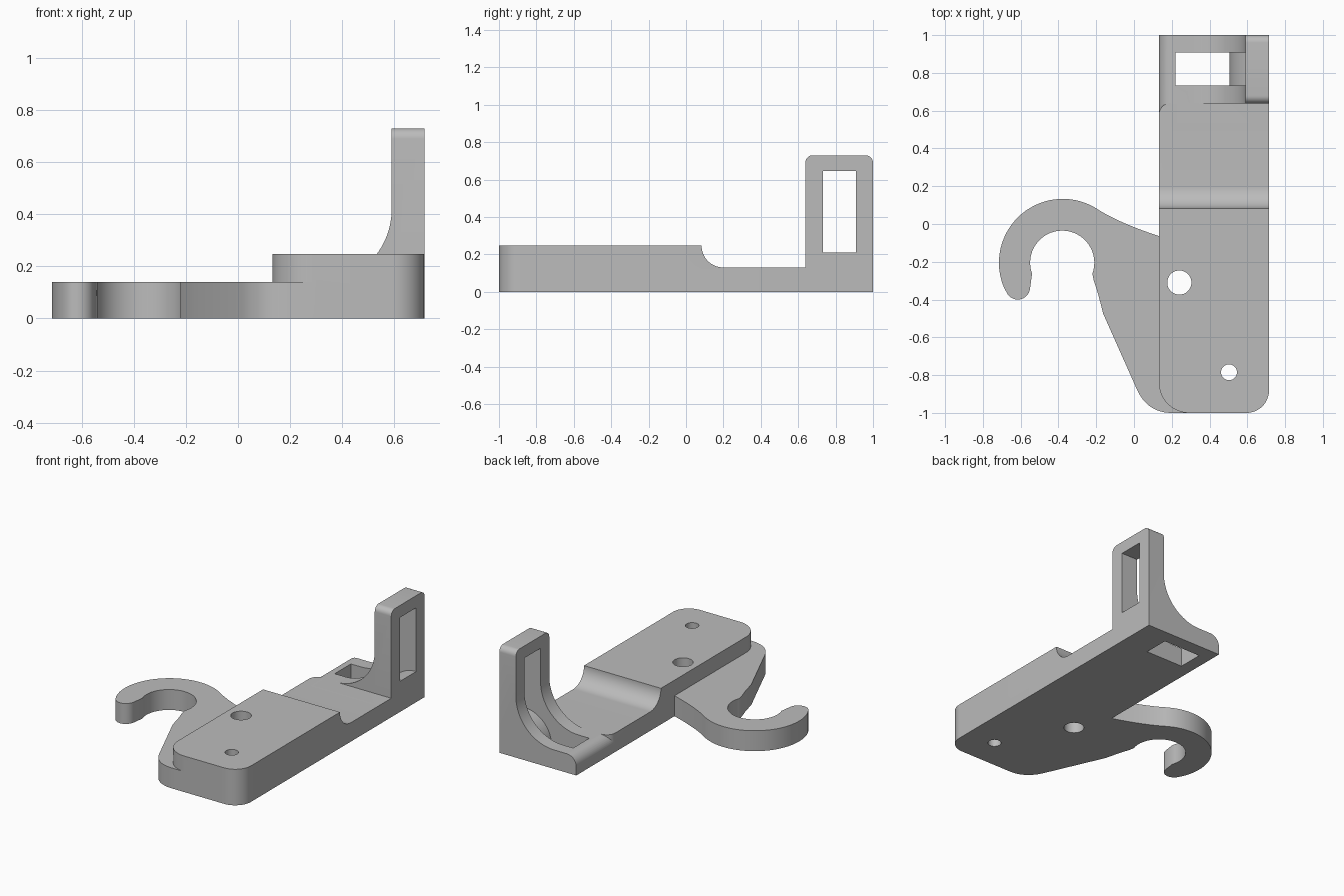
import bpy, bmesh, math
from mathutils import Vector

if "Cube" in bpy.data.objects:
    bpy.data.objects.remove(bpy.data.objects["Cube"])

grey = bpy.data.materials.new("plain_grey")
grey.diffuse_color = (0.5, 0.5, 0.5, 1)
grey.use_nodes = True
grey.node_tree.nodes["Principled BSDF"].inputs["Base Color"].default_value = grey.diffuse_color


def arc(cx, cy, r, a0, a1, n=16):
    angles = [math.radians(a0 + (a1 - a0) * i / n) for i in range(n + 1)]
    return [(cx + r * math.cos(a), cy + r * math.sin(a)) for a in angles]


def bend(p0, p1, p2, n=12):
    p0, p1, p2 = Vector(p0), Vector(p1), Vector(p2)
    ts = [i / n for i in range(n + 1)]
    return [tuple(p0 * (1 - t) ** 2 + p1 * 2 * t * (1 - t) + p2 * t * t) for t in ts]


def extrude(name, pts, axis, a, b):
    """Extrude a flat outline along one axis from a to b."""
    place = {"x": lambda u, v, w: (w, u, v),
             "y": lambda u, v, w: (u, w, v),
             "z": lambda u, v, w: (u, v, w)}[axis]
    bm = bmesh.new()
    lo = [bm.verts.new(place(u, v, a)) for u, v in pts]
    hi = [bm.verts.new(place(u, v, b)) for u, v in pts]
    n = len(pts)
    bm.faces.new(lo)
    bm.faces.new(hi[::-1])
    for i in range(n):
        j = (i + 1) % n
        bm.faces.new((lo[i], hi[i], hi[j], lo[j]))
    bmesh.ops.recalc_face_normals(bm, faces=bm.faces)
    me = bpy.data.meshes.new(name)
    bm.to_mesh(me)
    bm.free()
    me.materials.append(grey)
    ob = bpy.data.objects.new(name, me)
    bpy.context.collection.objects.link(ob)
    return ob


def combine(ob, other, op):
    """Apply a boolean and remove the second object."""
    mod = ob.modifiers.new("bool", "BOOLEAN")
    mod.operation, mod.solver, mod.object = op, "EXACT", other
    bpy.context.view_layer.objects.active = ob
    bpy.ops.object.modifier_apply(modifier=mod.name)
    bpy.data.objects.remove(other)


X0, X1 = 0.132, 0.715

# main bar: stepped side profile trimmed by a rounded plan outline
side = [(-1.1, 0), (0.7, 0), (0.7, 0.13)] + arc(0.2, 0.247, 0.117, 270, 180) + [(-1.1, 0.247)]
plan = (arc(X0 + 0.16, -0.84, 0.16, 180, 270) + arc(X1 - 0.12, -0.88, 0.12, 270, 360)
        + [(X1, 0.64)] + arc(X0 + 0.06, 0.58, 0.06, 90, 180, 10))
bracket = extrude("bracket", side, "x", 0, 0.9)
combine(bracket, extrude("plan_cutter", plan, "z", -0.1, 0.5), "INTERSECT")

# low rear base with one rounded edge, running under the bar's end
edge = arc(X0 + 0.07, 0.06, 0.07, 90, 180, 10)
base = [(X0, 0), (X1, 0), (X1, 0.13)] + edge
combine(bracket, extrude("rear_base", base, "y", 0.5, 1), "UNION")

# rear upright with a sweeping fillet and rounded top corners
R = 0.29
prof = ([(X0, 0), (X1, 0), (X1, 0.8), (0.59, 0.8)]
        + arc(0.59 - R, 0.13 + R, R, 0, -90, 24) + edge)
upright = extrude("upright", prof, "y", 0.5, 1.1)
face = ([(0.638, -0.1), (1, -0.1)] + arc(0.96, 0.69, 0.04, 0, 90, 8)
        + arc(0.678, 0.69, 0.04, 90, 180, 8))
combine(upright, extrude("face_cutter", face, "x", 0, 0.9), "INTERSECT")
combine(bracket, upright, "UNION")

# hook plate
hook = ([(0.3, -1), (0.3, -0.12)]
        + bend((0.135, -0.065), (-0.087, 0.008), (-0.2, 0.083))
        + arc(-0.377, -0.205, 0.338, 56, 204, 32)
        + arc(-0.615, -0.335, 0.065, 205, 350, 14)
        + arc(-0.38, -0.205, 0.17, 200, -20, 32)
        + [(-0.213, -0.3), (-0.19, -0.37), (-0.163, -0.475)]
        + bend((0.015, -0.875), (0.071, -1), (0.2, -1)))
combine(bracket, extrude("hook", hook, "z", 0, 0.14), "UNION")

# curved strap slot through base and upright
slot = ([(0.22, -0.1), (0.505, -0.1)] + arc(X1, 0, 0.21, 180, 90, 20)
        + [(0.8, 0.21), (0.8, 0.647), (0.22, 0.647)])
combine(bracket, extrude("slot_cutter", slot, "y", 0.733, 0.908), "DIFFERENCE")

# screw holes
for x, y, r in ((0.24, -0.31, 0.064), (0.503, -0.785, 0.042)):
    combine(bracket, extrude("hole_cutter", arc(x, y, r, 0, 350, 35), "z", -0.1, 0.5), "DIFFERENCE")

bpy.ops.object.select_all(action="DESELECT")
bracket.select_set(True)
bpy.context.view_layer.objects.active = bracket
bpy.ops.object.shade_smooth_by_angle(angle=math.radians(25))
